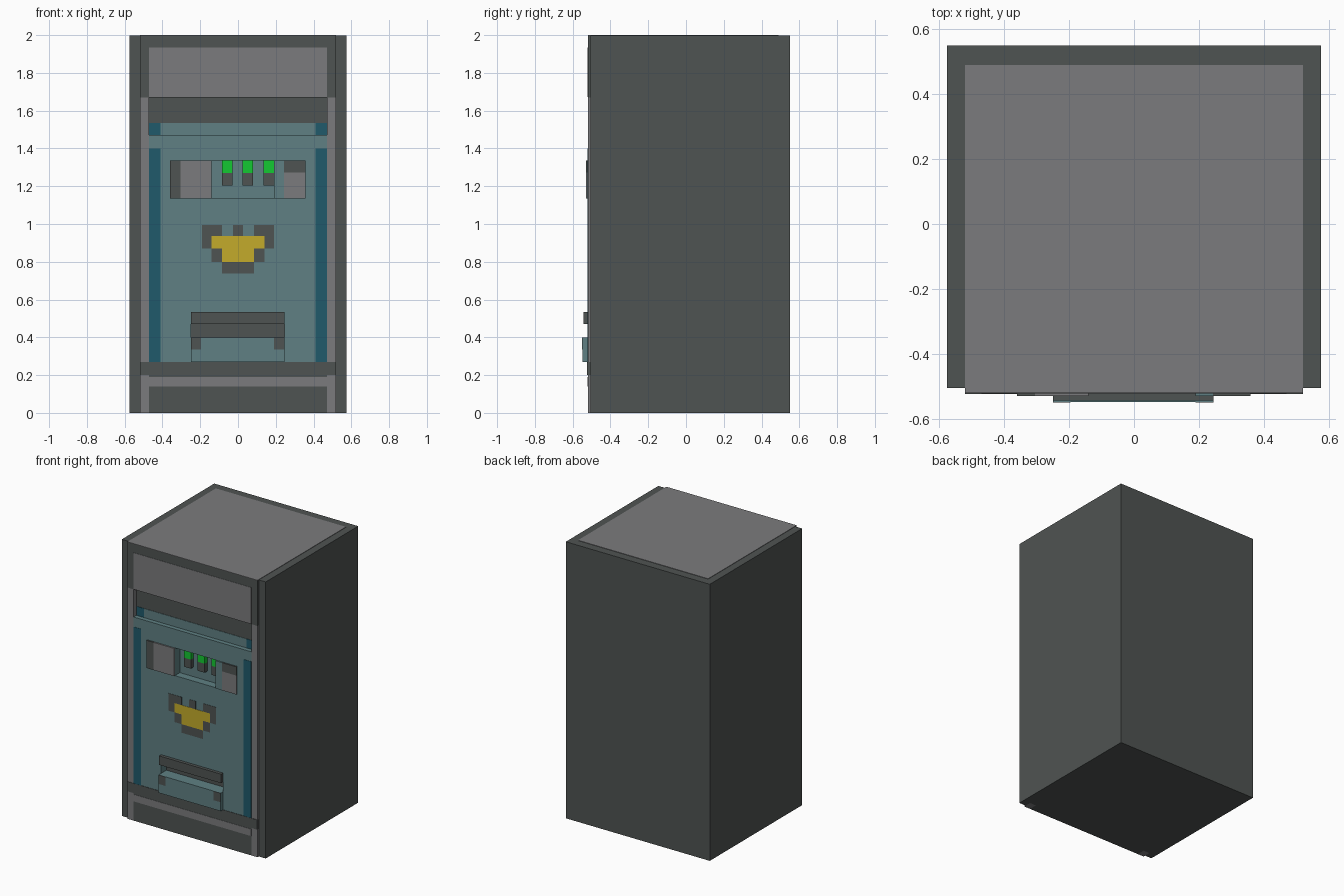
import bpy, bmesh

if "Cube" in bpy.data.objects:
    bpy.data.objects.remove(bpy.data.objects["Cube"])

def mat(name, rgb):
    m = bpy.data.materials.new(name)
    m.diffuse_color = (*rgb, 1)
    m.use_nodes = True
    m.node_tree.nodes["Principled BSDF"].inputs["Base Color"].default_value = m.diffuse_color
    return m

DARK = mat("dark grey", (0.078, 0.087, 0.084))
LIGHT = mat("light grey", (0.198, 0.198, 0.205))
TEAL = mat("teal", (0.115, 0.216, 0.227))
DEEP = mat("deep teal", (0.014, 0.102, 0.147))
GREEN = mat("green", (0.007, 0.578, 0.032))
YELLOW = mat("yellow", (0.552, 0.407, 0.024))

def prism(name, pts, z0, z1, m):
    """Extrude a plan outline (x, y) from z0 to z1."""
    bm = bmesh.new()
    f = bm.faces.new([bm.verts.new((x, y, z0)) for x, y in pts])
    r = bmesh.ops.extrude_face_region(bm, geom=[f])
    for v in r["geom"]:
        if isinstance(v, bmesh.types.BMVert):
            v.co.z = z1
    bmesh.ops.recalc_face_normals(bm, faces=bm.faces)
    me = bpy.data.meshes.new(name)
    bm.to_mesh(me)
    bm.free()
    me.materials.append(m)
    ob = bpy.data.objects.new(name, me)
    bpy.context.collection.objects.link(ob)
    return ob

def box(name, x0, x1, y0, y1, z0, z1, m):
    return prism(name, [(x0, y0), (x1, y0), (x1, y1), (x0, y1)], z0, z1, m)

def pair(name, x0, x1, y0, y1, z0, z1, m):
    """Two boxes mirrored across x = 0."""
    box(name + "_right", x0, x1, y0, y1, z0, z1, m)
    box(name + "_left", -x1, -x0, y0, y1, z0, z1, m)

def cut(ob, x0, x1, z0, z1):
    """Cut an opening right through a front panel."""
    c = box("cutter", x0, x1, -0.7, -0.3, z0, z1, TEAL)
    c.hide_render = True
    mod = ob.modifiers.new("opening", "BOOLEAN")
    mod.operation = "DIFFERENCE"
    mod.solver = "EXACT"
    mod.object = c
    bpy.context.view_layer.objects.active = ob
    bpy.ops.object.modifier_apply(modifier=mod.name)
    bpy.data.objects.remove(c)

F, B = -0.52, -0.46      # front plane and back of the front layer

# Cabinet shell with a shallow bay for the front, and top plate
prism("cabinet", [(-.575, .55), (-.575, -.505), (-.52, -.505), (-.52, B),
                  (.52, B), (.52, -.505), (.575, -.505), (.575, .55)], 0, 1.997, DARK)
box("top_plate", -.52, .52, F, .49, 1.997, 2, LIGHT)

# Header with light sign panel
box("header", -.52, .52, F, B, 1.67, 1.997, DARK)
box("header_panel", -.47, .47, F - .002, F, 1.672, 1.935, LIGHT)

# Side strips, kick bar and base
pair("side_strip", .47, .52, F, B, .27, 1.67, LIGHT)
pair("lower_strip", .47, .52, F, B, 0, .2, LIGHT)
box("kick_bar", -.52, .52, F - .003, B, .2, .27, DARK)
box("base_panel", -.47, .47, F, B, 0, .2, DARK)
box("base_stripe", -.47, .47, F - .002, F, .14, .19, LIGHT)

# Recess under the header
box("recess_back", -.47, .47, -.485, B, 1.47, 1.67, DARK)
box("recess_band", -.41, .41, -.488, -.485, 1.47, 1.535, TEAL)
pair("recess_band_end", .41, .47, -.488, -.485, 1.47, 1.535, DEEP)

# Main panel with control bay and dispenser slot
panel = box("main_panel", -.47, .47, F, B, .27, 1.47, TEAL)
cut(panel, -.14, .19, 1.135, 1.335)
cut(panel, -.25, .245, .40, .47)
pair("panel_edge", .41, .47, F - .002, F, .27, 1.40, DEEP)

# Control bay: back plate, three lit buttons
box("control_back", -.14, .19, B - .003, B, 1.135, 1.335, TEAL)
for i, x in enumerate((-.085, .025, .135)):
    box(f"button_lamp_{i}", x, x + .055, -.495, B - .003, 1.27, 1.335, GREEN)
    box(f"button_base_{i}", x, x + .055, -.495, B - .003, 1.205, 1.27, DARK)

# Plates either side of the control bay
box("left_plate_edge", -.36, -.305, -.53, F, 1.135, 1.335, DARK)
box("left_plate", -.305, -.14, -.53, F, 1.135, 1.335, LIGHT)
box("right_plate_edge", .19, .243, -.53, F, 1.135, 1.335, TEAL)
box("right_plate_top", .243, .358, -.53, F, 1.272, 1.335, DARK)
box("right_plate", .243, .358, -.53, F, 1.135, 1.272, LIGHT)

# Plain painted ornament
Y = F - .002
box("ornament_upper", -.14, .14, Y, F, .87, .937, YELLOW)
box("ornament_lower", -.085, .085, Y, F, .80, .87, YELLOW)
pair("ornament_outer", .14, .19, Y, F, .87, .995, DARK)
pair("ornament_shoulder", .085, .14, Y, F, .937, .995, DARK)
pair("ornament_side", .085, .14, Y, F, .80, .87, DARK)
box("ornament_peg", -.027, .027, Y, F, .937, .995, DARK)
box("ornament_foot", -.085, .085, Y, F, .738, .80, DARK)

# Dispenser: hood bar, tray and tray corners
box("dispenser_hood", -.25, .245, -.543, F, .47, .535, DARK)
box("dispenser_tray", -.25, .245, -.548, F, .27, .40, TEAL)
box("tray_corner_left", -.25, -.195, -.55, -.548, .335, .40, DARK)
box("tray_corner_right", .19, .245, -.55, -.548, .335, .40, DARK)
